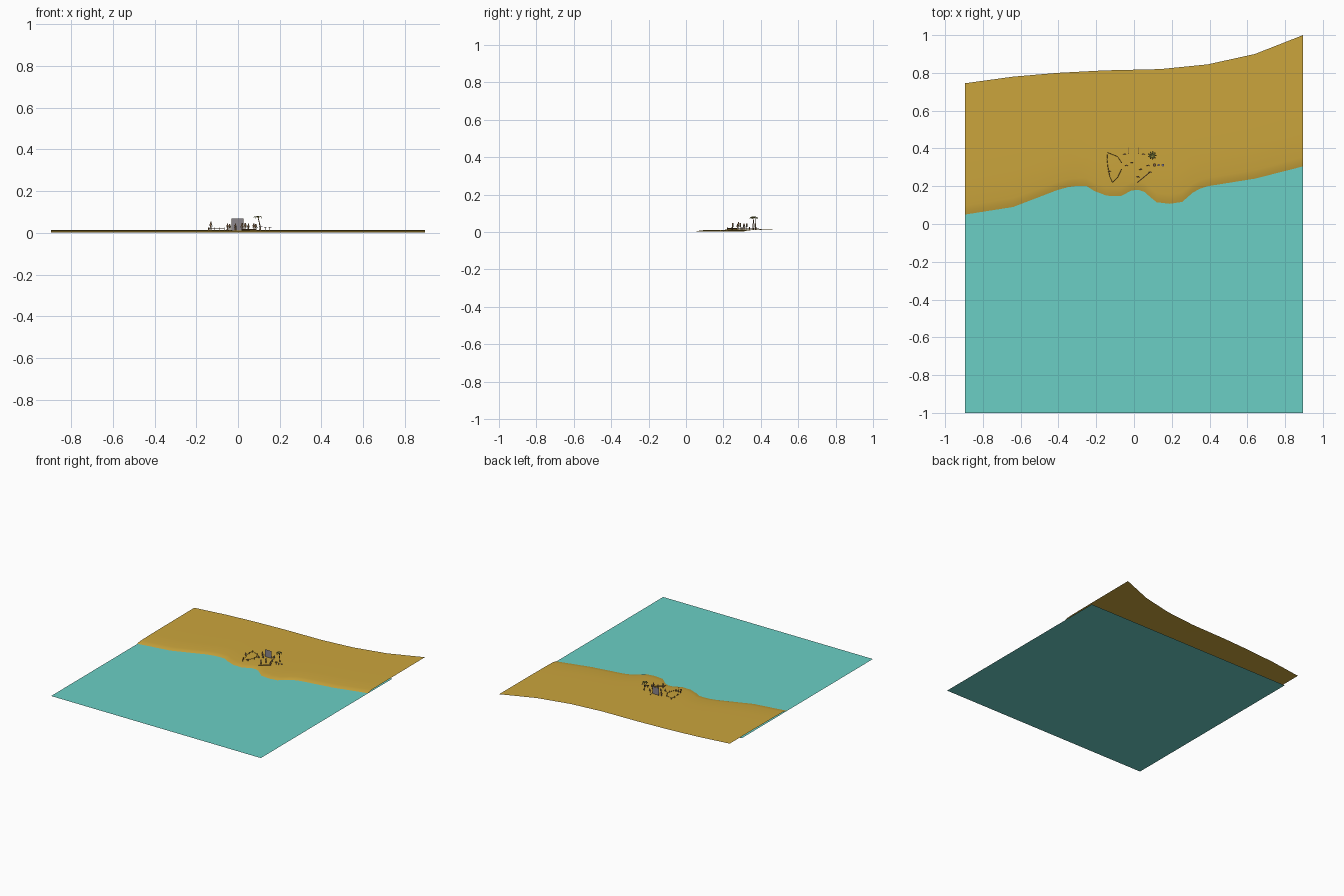
import bpy, bmesh, math
from mathutils import Vector

if "Cube" in bpy.data.objects:
    bpy.data.objects.remove(bpy.data.objects["Cube"])


def mat(name, r, g, b):
    m = bpy.data.materials.new(name)
    m.diffuse_color = (r, g, b, 1)
    m.use_nodes = True
    m.node_tree.nodes["Principled BSDF"].inputs["Base Color"].default_value = m.diffuse_color
    return m


WATER = mat("water turquoise", 0.147, 0.624, 0.558)
SAND = mat("sand gold", 0.597, 0.376, 0.045)
WOOD = mat("wood brown", 0.20, 0.11, 0.04)
LEAF = mat("leaf olive", 0.25, 0.24, 0.05)
SKIN = mat("skin tan", 0.50, 0.28, 0.14)
CLOTH = mat("cloth teal", 0.05, 0.22, 0.20)
GREY = mat("screen grey", 0.26, 0.24, 0.26)
VIOLET = mat("seat violet grey", 0.24, 0.22, 0.36)
G = 0.012  # ground level around the camp


def obj(name, bm, *mats):
    me = bpy.data.meshes.new(name)
    bm.to_mesh(me)
    bm.free()
    for m in mats:
        me.materials.append(m)
    o = bpy.data.objects.new(name, me)
    bpy.context.collection.objects.link(o)
    return o


def rod(bm, a, b, r0, r1=None, n=6, mi=0):
    """Tapered prism from a to b."""
    a, b = Vector(a), Vector(b)
    d = b - a
    mtx = d.to_track_quat('Z', 'Y').to_matrix().to_4x4()
    mtx.translation = (a + b) / 2
    k = len(bm.faces)
    bmesh.ops.create_cone(bm, cap_ends=True, segments=n, radius1=r0,
                          radius2=r0 if r1 is None else r1, depth=d.length, matrix=mtx)
    bm.faces.ensure_lookup_table()
    for f in bm.faces[k:]:
        f.material_index = mi


def sheet(name, pts, m):
    bm = bmesh.new()
    bm.faces.new([bm.verts.new(p) for p in pts])
    return obj(name, bm, m)


def lerp(table, x):
    for (x0, y0), (x1, y1) in zip(table, table[1:]):
        if x <= x1:
            return y0 + (y1 - y0) * (x - x0) / (x1 - x0)
    return table[-1][1]


# Water sheet
sheet("water", [(-.895, -1, 0), (.895, -1, 0), (.895, .6, 0), (-.895, .6, 0)], WATER)

# Sand: strips between the shoreline and the back edge
shore = [(-.895, .05), (-.64, .09), (-.405, .18), (-.35, .195), (-.315, .2), (-.25, .2),
         (-.21, .175), (-.145, .15), (-.07, .147), (-.013, .178), (.025, .18), (.055, .17),
         (.095, .135), (.12, .115), (.19, .107), (.255, .117), (.31, .165), (.345, .185),
         (.39, .2), (.64, .24), (.895, .305)]
back = [(-.895, .745), (-.64, .78), (-.405, .8), (-.16, .813), (.14, .82),
        (.39, .845), (.64, .9), (.895, 1.0)]
xs = sorted({p[0] for p in shore + back})
bm = bmesh.new()
cols = []
for x in xs:
    s, e = lerp(shore, x), lerp(back, x)
    cols.append([bm.verts.new((x, s + (e - s) * t, z)) for t, z in
                 ((0, .002), (.03, .007), (.07, .010), (.25, .012), (.5, .013), (1, .014))])
for c, d in zip(cols, cols[1:]):
    for i in range(len(c) - 1):
        bm.faces.new((c[i], d[i], d[i + 1], c[i + 1]))
sand = obj("sand", bm, SAND)
for p in sand.data.polygons:
    p.use_smooth = True

# Palm: leaning trunk and drooping leaves
bm = bmesh.new()
trunk = [(.105, .36, G), (.106, .358, .03), (.102, .36, .05), (.096, .363, .073)]
for i, (a, b) in enumerate(zip(trunk, trunk[1:])):
    rod(bm, a, b, .0035 - i * .0005, .003 - i * .0005)
obj("palm_trunk", bm, WOOD)
bm = bmesh.new()
top = Vector(trunk[-1])
for i in range(9):
    a = i * math.tau / 9
    out, side = Vector((math.cos(a), math.sin(a), 0)), Vector((-math.sin(a), math.cos(a), 0))
    rows = []
    for r, z, w in ((0, 0, .001), (.010, .009, .004), (.018, .006, .004), (.024, -.005, .0005)):
        rows.append([bm.verts.new(top + out * r + Vector((0, 0, z)) + side * w * s) for s in (-1, 1)])
    for p, q in zip(rows, rows[1:]):
        bm.faces.new((p[0], q[0], q[1], p[1]))
obj("palm_leaves", bm, LEAF)

# Grey screen with posts and low side rails
sheet("screen", [(-.03, .372, G), (.025, .372, G), (.025, .372, .068), (-.03, .372, .068)], GREY)
bm = bmesh.new()
for x in (-.03, .025):
    rod(bm, (x, .372, G), (x, .372, .068), .001)
    rod(bm, (x, .372, .02), (x, .405, G + .001), .001)
obj("screen_frame", bm, WOOD)

# Crescent enclosure: posts joined by rope
ring = [(-.14, .378), (-.087, .357), (-.066, .325), (-.066, .29), (-.087, .246),
        (-.114, .22), (-.128, .25), (-.138, .30), (-.143, .34)]
bm = bmesh.new()
for p, q in zip(ring, ring[1:] + ring[:1]):
    rod(bm, (*p, G - .002), (*p, .026), .002)
    rod(bm, (*p, .02), (*q, .02), .0009, n=4)
obj("enclosure", bm, WOOD)

# Figures: legs, body and head
for i, (x, y, h) in enumerate([(-.13, .28, .042), (-.05, .37, .034), (-.04, .31, .03),
                               (-.012, .325, .034), (.02, .25, .036), (.035, .29, .036),
                               (.05, .37, .032), (.075, .31, .034), (.085, .275, .03)]):
    bm = bmesh.new()
    for s in (-1, 1):
        rod(bm, (x + s * .0025, y, G - .001), (x + s * .002, y, G + h * .45), .0016, mi=0)
        rod(bm, (x + s * .004, y, G + h * .75), (x + s * .007, y - .002, G + h * .42), .0012, mi=0)
    rod(bm, (x, y, G + h * .4), (x, y, G + h * .78), .0035, .0045, mi=1)
    rod(bm, (x, y, G + h * .78), (x, y, G + h), .0032, .0028, n=8, mi=0)
    obj("figure_%d" % (i + 1), bm, SKIN, CLOTH)

# Log bench, lying diagonally
bm = bmesh.new()
rod(bm, (.018, .22, G + .003), (.085, .275, G + .003), .003)
obj("log", bm, WOOD)

# Low table and stools
bm = bmesh.new()
for x, r, h in ((.108, .009, .016), (.13, .006, .013), (.153, .007, .014)):
    rod(bm, (x, .312, G - .001), (x, .312, G + h), .0015, mi=0)
    rod(bm, (x, .312, G + h), (x, .312, G + h + .002), r, n=10, mi=1)
obj("table_and_stools", bm, WOOD, VIOLET)
